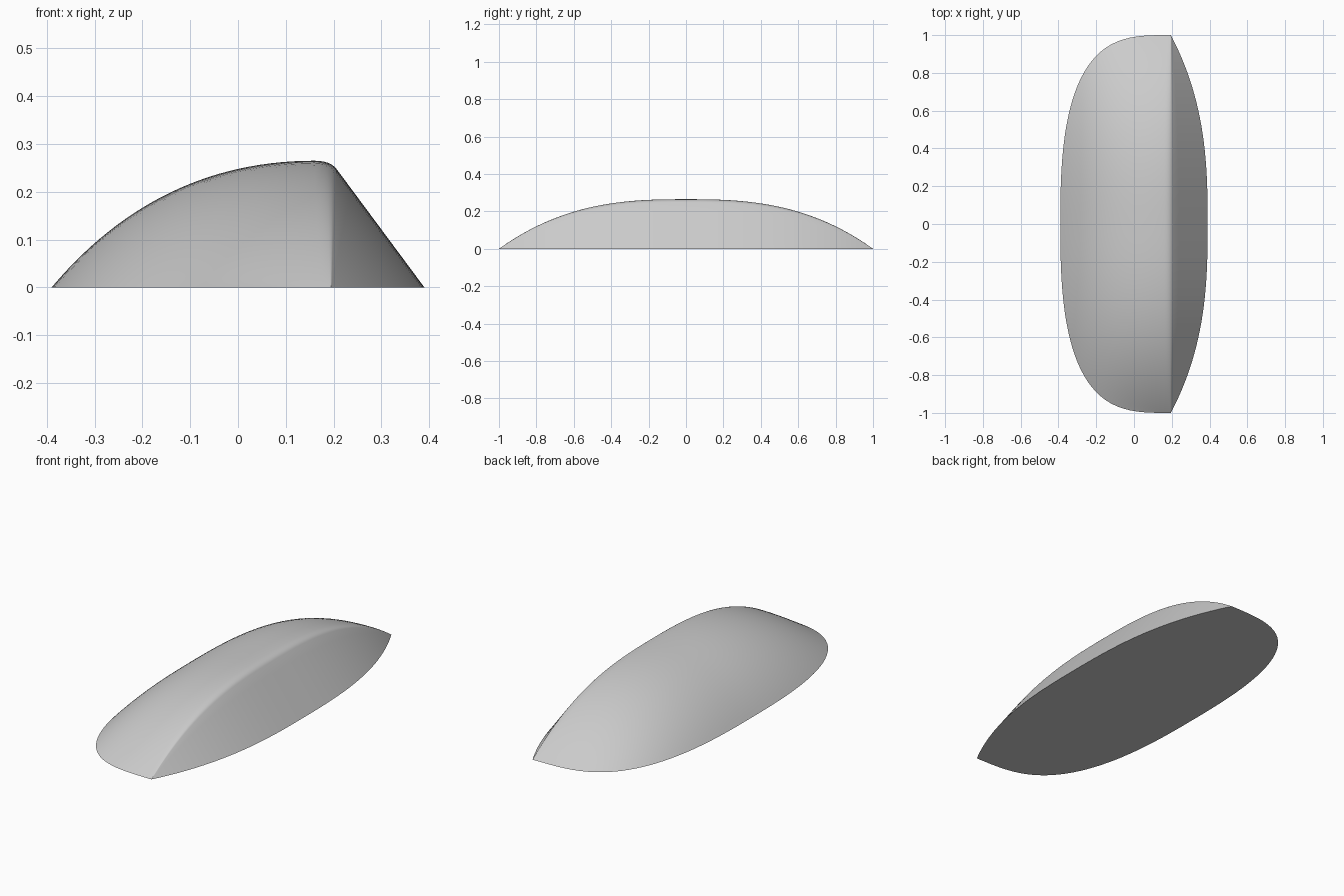
import bpy
import bmesh
from mathutils import Vector

cube = bpy.data.objects.get("Cube")
if cube:
    bpy.data.objects.remove(cube, do_unlink=True)

# Single matte grey
grey = bpy.data.materials.new("plain grey")
grey.use_nodes = True
colour = (0.6, 0.6, 0.6, 1)
grey.diffuse_color = colour
grey.node_tree.nodes["Principled BSDF"].inputs["Base Color"].default_value = colour


def bezier(a, b, c, count):
    """Points on a quadratic curve, without its last point."""
    a, b, c = Vector(a), Vector(b), Vector(c)
    steps = [i / count for i in range(count)]
    return [a * (1 - t) ** 2 + b * 2 * t * (1 - t) + c * t * t for t in steps]


# Mid cross-section (x, z): domed back, soft ridge, straight steep face
RIDGE_X = 0.195
profile = bezier((-0.39, 0), (-0.167, 0.265), (0.16, 0.265), 28)
profile += bezier((0.16, 0.265), (0.193, 0.265), (0.206, 0.248), 6)
profile += bezier((0.206, 0.248), (0.298, 0.124), (0.39, 0), 6)
profile.append(Vector((0.39, 0)))

# Sections shrink towards both ends: the dome stays wide, the height drops sooner
POWER = 2.7
HALF = 32
bm = bmesh.new()
rings = []
for i in range(1 - HALF, HALF):
    u = abs(i) / HALF
    wide = 1 - u ** POWER
    high = wide ** (1 / 0.3)
    y = (1 - high) ** (1 / POWER) * (1 if i > 0 else -1)
    ring = []
    for x, z in profile:
        scale = wide if x < RIDGE_X else high
        ring.append(bm.verts.new((RIDGE_X + (x - RIDGE_X) * scale, y, z * high)))
    rings.append(ring)

# Skin between neighbouring sections
for a, b in zip(rings, rings[1:]):
    for j in range(len(profile) - 1):
        bm.faces.new((a[j], a[j + 1], b[j + 1], b[j]))

# Close both pointed ends
tips = []
for ring, y in ((rings[0], -1), (rings[-1], 1)):
    tip = bm.verts.new((RIDGE_X, y, 0))
    tips.append(tip)
    for p, q in zip(ring, ring[1:]):
        bm.faces.new((tip, p, q))

# Flat underside
outline = [tips[0]] + [r[0] for r in rings] + [tips[1]] + [r[-1] for r in reversed(rings)]
bm.faces.new(outline)
bmesh.ops.recalc_face_normals(bm, faces=bm.faces)

mesh = bpy.data.meshes.new("domed_shell")
bm.to_mesh(mesh)
bm.free()
mesh.materials.append(grey)
shell = bpy.data.objects.new("domed_shell", mesh)
bpy.context.collection.objects.link(shell)

# Smooth skin with a crisp base edge
bpy.context.view_layer.objects.active = shell
shell.select_set(True)
bpy.ops.object.shade_smooth_by_angle(angle=0.6)
